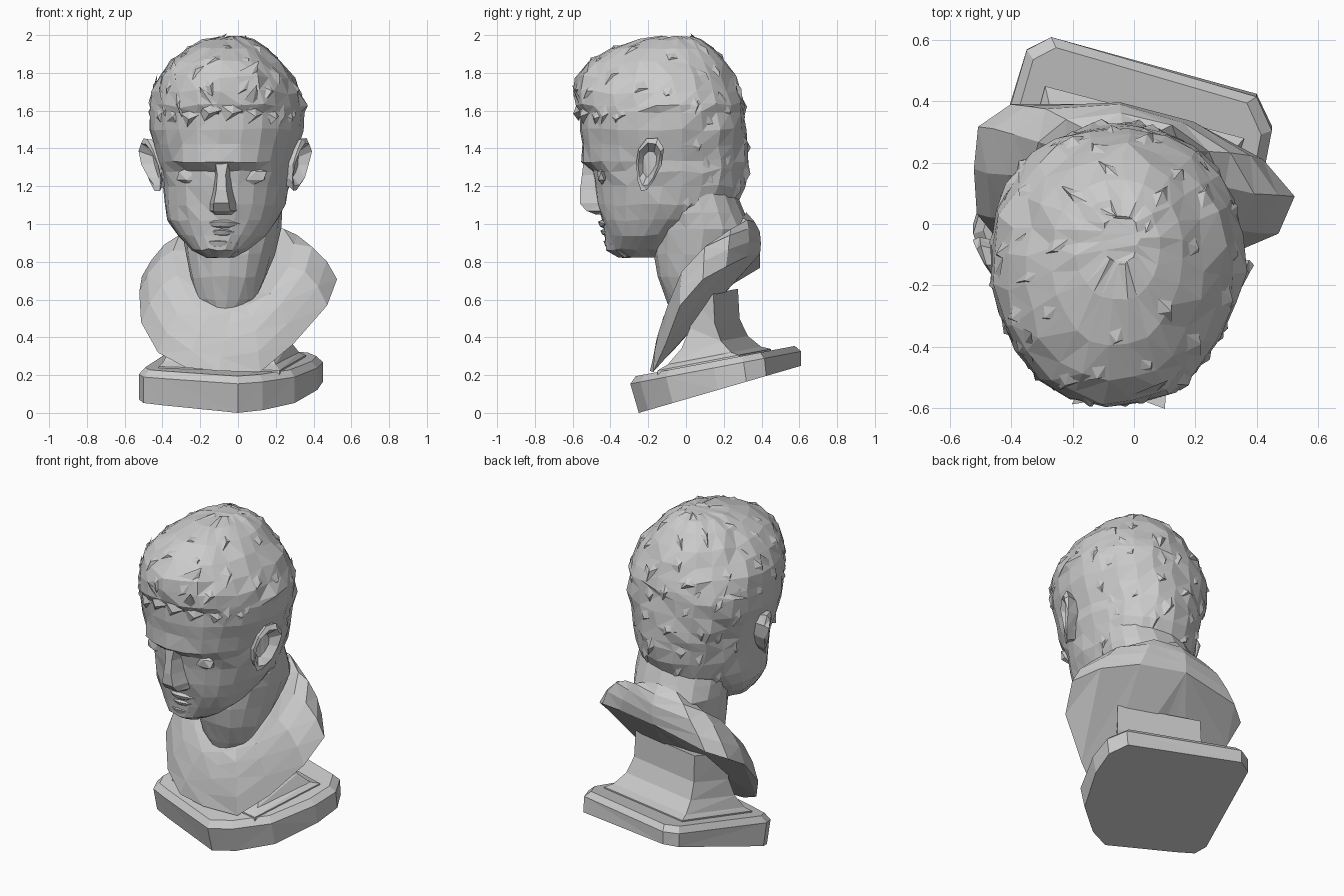
import bpy, bmesh, math, random
from mathutils import Vector, Matrix

random.seed(4)
cube = bpy.data.objects.get("Cube")
if cube:
    bpy.data.objects.remove(cube, do_unlink=True)

stone = bpy.data.materials.new("grey stone")
stone.use_nodes = True
GREY = (0.6, 0.6, 0.6, 1)
stone.diffuse_color = GREY
stone.node_tree.nodes["Principled BSDF"].inputs["Base Color"].default_value = GREY

# The head is turned a little against the shoulders
PIVOT = Vector((-0.055, -0.12, 0))
TURN = Matrix.Translation(PIVOT) @ Matrix.Rotation(math.radians(-5), 4, 'Z') @ Matrix.Translation(-PIVOT)


def finish(name, bm, turn=False):
    bmesh.ops.recalc_face_normals(bm, faces=bm.faces)
    if turn:
        bm.transform(TURN)
    me = bpy.data.meshes.new(name)
    bm.to_mesh(me)
    bm.free()
    me.materials.append(stone)
    ob = bpy.data.objects.new(name, me)
    bpy.context.collection.objects.link(ob)


def noise(size):
    return Vector([random.uniform(-size, size) for _ in "xyz"])


def skin(loops, jitter=0.0):
    """Closed, triangulated skin over a stack of equal loops."""
    bm = bmesh.new()
    rows = [[bm.verts.new(Vector(p) + noise(jitter)) for p in loop] for loop in loops]
    n = len(rows[0])
    for a, b in zip(rows, rows[1:]):
        for i in range(n):
            j = (i + 1) % n
            bm.faces.new((a[i], a[j], b[j], b[i]))
    bm.faces.new(rows[0])
    bm.faces.new(rows[-1])
    bmesh.ops.triangulate(bm, faces=bm.faces)
    return bm


def ring(z, cx, w, front, mid, back, n=24):
    """Egg-shaped section with its own front and back depth."""
    pts = []
    for i in range(n):
        a = math.tau * i / n
        c, s = math.cos(a), math.sin(a)
        y = mid + s * ((mid - front) if s < 0 else (back - mid))
        pts.append((cx + w * math.copysign(abs(c) ** 0.9, c), y, z))
    return pts


# Head: chin to crown
HEAD = [(0.825, -.085, .08, -.36, -.25, -.12), (0.865, -.085, .15, -.425, -.25, -.05),
        (0.94, -.08, .235, -.435, -.20, .05), (1.02, -.08, .295, -.445, -.15, .15),
        (1.10, -.07, .32, -.465, -.12, .27), (1.20, -.065, .335, -.485, -.10, .315),
        (1.28, -.06, .35, -.495, -.10, .325), (1.33, -.06, .36, -.555, -.10, .33),
        (1.42, -.06, .385, -.555, -.10, .33), (1.50, -.06, .41, -.56, -.10, .325),
        (1.59, -.06, .415, -.565, -.10, .315), (1.63, -.06, .415, -.595, -.11, .305),
        (1.70, -.06, .395, -.60, -.12, .29), (1.78, -.06, .355, -.58, -.13, .255),
        (1.86, -.06, .295, -.51, -.13, .205), (1.93, -.055, .215, -.395, -.10, .145),
        (1.975, -.055, .135, -.25, -.07, .085), (1.992, -.05, .06, -.13, -.04, .03)]
head = skin([ring(*r) for r in HEAD], 0.006)


def hairy(p):
    return p.z > 1.61 or (p.y > 0.02 and p.z > 1.12)


# Rough up the scalp, then collect places for locks
for v in head.verts:
    if hairy(v.co) and v.co.z < 1.9:
        v.co += noise(0.012)
spots = []
faces = list(head.faces)
random.shuffle(faces)
for f in faces:
    f.normal_update()
    c, n = f.calc_center_median(), f.normal.copy()
    if n.dot(c - Vector((-.055, -.1, 1.4))) < 0:
        n.negate()
    if hairy(c) and c.z < 1.95 and all((c - q).length > .125 for q, m in spots):
        spots.append((c, n))
finish("head", head, True)

# Hair: broad flat wedges that flow down from the crown
hair = bmesh.new()


def lock(c, n, length, width, lift, sway):
    down = Vector((sway, -0.5 if c.y < 0 else 0.1, -1))
    t = (down - n * down.dot(n)).normalized()
    s = n.cross(t)
    a = hair.verts.new(c - t * length * .55 - n * .02)
    b = hair.verts.new(c + s * width - n * .014)
    d = hair.verts.new(c - s * width - n * .014)
    e = hair.verts.new(c + t * length * .45 - n * .015)
    top = hair.verts.new(c + t * length * .2 + s * width * .3 + n * lift)
    for p, q in ((a, b), (b, e), (e, d), (d, a)):
        hair.faces.new((p, q, top))
    hair.faces.new((a, d, e, b))


for c, n in spots:
    lock(c, n, random.uniform(.16, .25), random.uniform(.045, .07),
         random.uniform(.008, .014), random.uniform(-.8, .8))
# Fringe over the forehead
for i in range(8):
    a = math.radians(-90 + (i - 3.5) * 17)
    n = Vector((math.cos(a), math.sin(a), 0.05)).normalized()
    c = Vector((-.06 + .40 * math.cos(a), -.11 + .47 * math.sin(a), 1.61 + random.uniform(-.03, .02)))
    lock(c, n, .18, .075, .018, random.uniform(-.7, .7))
finish("hair_locks", hair, True)


# Nose: bridge to nostrils (z, half width, ridge depth, foot half width)
def nose_loop(z, w, y, foot):
    cx = -0.05
    return [(cx - foot, -.42, z), (cx - w, y, z), (cx + w, y, z), (cx + foot, -.42, z)]


NOSE = [(1.34, .035, -.54, .06), (1.26, .022, -.55, .055), (1.18, .027, -.56, .065),
        (1.11, .04, -.56, .08), (1.07, .045, -.525, .08), (1.05, .03, -.475, .06)]
finish("nose", skin([nose_loop(*r) for r in NOSE]), True)


# Lips and chin: shallow wedges across the face
def wedge(name, cx, z, half, y, height):
    loops = []
    for k in (-1, -.4, 0, .4, 1):
        x, m = cx + half * k, 1 - k * k
        yy = y + .05 * k * k
        loops.append([(x, yy + .06, z + height), (x, yy, z + height * .3 * m),
                      (x, yy + .01, z - height * .3 * m), (x, yy + .06, z - height)])
    finish(name, skin(loops), True)


wedge("upper_lip", -.06, 1.0, .10, -.468, .04)
wedge("lower_lip", -.06, .955, .085, -.455, .035)
wedge("chin", -.08, .895, .10, -.44, .045)

# Eyes under the brow
for side, name in ((-1, "right_eye"), (1, "left_eye")):
    bm = bmesh.new()
    bmesh.ops.create_icosphere(bm, subdivisions=1, radius=1)
    bm.transform(Matrix.Translation((-.06 + side * .16, -.43, 1.255)) @ Matrix.Diagonal((.09, .03, .05, 1)))
    finish(name, bm, True)


# Ears: flared shell with a sunken bowl
def ear(name, side, spread):
    loops = []
    for size, out, flare in ((.75, -.06, 0), (.9, .0, .02), (1.0, .035, .045), (.8, .045, .05), (.5, .005, .02)):
        loop = []
        for i in range(10):
            a = math.tau * i / 10
            c, s = math.cos(a), math.sin(a)
            y = -.165 + size * (.072 * c * (1 + .35 * s) + .025 * s)
            z = 1.315 + size * .145 * s
            x = -.06 + side * (.36 + out + spread * flare * (.6 * c + .5 * s))
            loop.append((x, y, z))
        loops.append(loop)
    finish(name, skin(loops, .004), True)


ear("right_ear", -1, 1.6)
ear("left_ear", 1, 1.1)

# Neck, running down inside the chest
NECK = [(1.17, -.03, .265, -.12, .06, .26), (1.06, -.03, .27, -.15, .08, .31),
        (0.97, -.035, .265, -.17, .10, .35), (0.84, -.045, .235, -.17, .08, .30),
        (0.72, -.05, .20, -.145, .03, .18), (0.60, -.06, .15, -.10, -.01, .06),
        (0.53, -.07, .08, -.075, -.03, .01)]
finish("neck", skin([ring(*r, n=16) for r in NECK], .006))

# Chest and shoulders: cut rim swept up to the nape and the pit of the neck
RIM = [(-.10, -.19, .22), (-.28, -.17, .24), (-.42, -.08, .32), (-.515, .03, .48), (-.52, .18, .64),
       (-.505, .32, .72), (-.40, .39, .77), (-.05, .395, .84), (.22, .32, .83), (.42, .215, .77),
       (.525, .09, .71), (.47, -.03, .57), (.29, -.11, .36), (.12, -.17, .22)]
levels = [[] for _ in range(5)]
for i, p in enumerate(RIM):
    a = math.radians(-90 - i * 360 / len(RIM))
    c, s = math.cos(a), math.sin(a)
    rim = Vector(p)
    top = Vector((-.035 + (.215 + .045 * s) * c, .11 + .21 * s, .80 + .26 * s))
    height = .02 + (.09 if c > 0 else .06) * abs(c)
    swell = Vector((.2 * c, -.3 + .25 * max(s, 0), .94)) * height + Vector((0, .03 * max(s, 0), 0))
    for level, t in zip(levels, (0, .2, .45, .72, 1)):
        level.append(rim.lerp(top, t) + swell * 4 * t * (1 - t))
finish("chest", skin(levels, .004))

# Flared square stem behind the chest
FOOT = [(-.29, .45), (.36, .28), (.22, -.15), (-.42, -.04)]
HEAD_OF_STEM = [(-.25, .275), (.24, .145), (.15, .03), (-.33, .07)]
stem = []
for t, rise in ((0, -.03), (0, .008), (.3, .03), (.7, .1), (.95, .2), (1, .36)):
    loop = []
    for low, high in zip(FOOT, HEAD_OF_STEM):
        p = Vector(low).lerp(Vector(high), t)
        loop.append((p.x, p.y, .245 + .19 * p.y + rise))
    stem.append(loop)
finish("stem", skin(stem))

# Leaning plinth with cut corners and a bevelled top
PLAN = [(0, -.25), (.13, -.20), (.30, -.07), (.42, .17), (.45, .32), (.40, .425), (-.27, .61),
        (-.35, .57), (-.525, .0), (-.50, -.07), (-.40, -.11)]
MIDDLE = Vector((-.05, .12))
base, edge, rim = [], [], []
for x, y in PLAN:
    base.append((x, y, .29 * (y + .25)))
    ty = y - .045 * (.61 - y) / .86
    edge.append((x, ty, .21 + .19 * ty))
    ix, iy = MIDDLE.x + (x - MIDDLE.x) * .93, MIDDLE.y + (ty - MIDDLE.y) * .93
    rim.append((ix, iy, .245 + .19 * iy))
finish("plinth", skin([base, edge, rim]))
